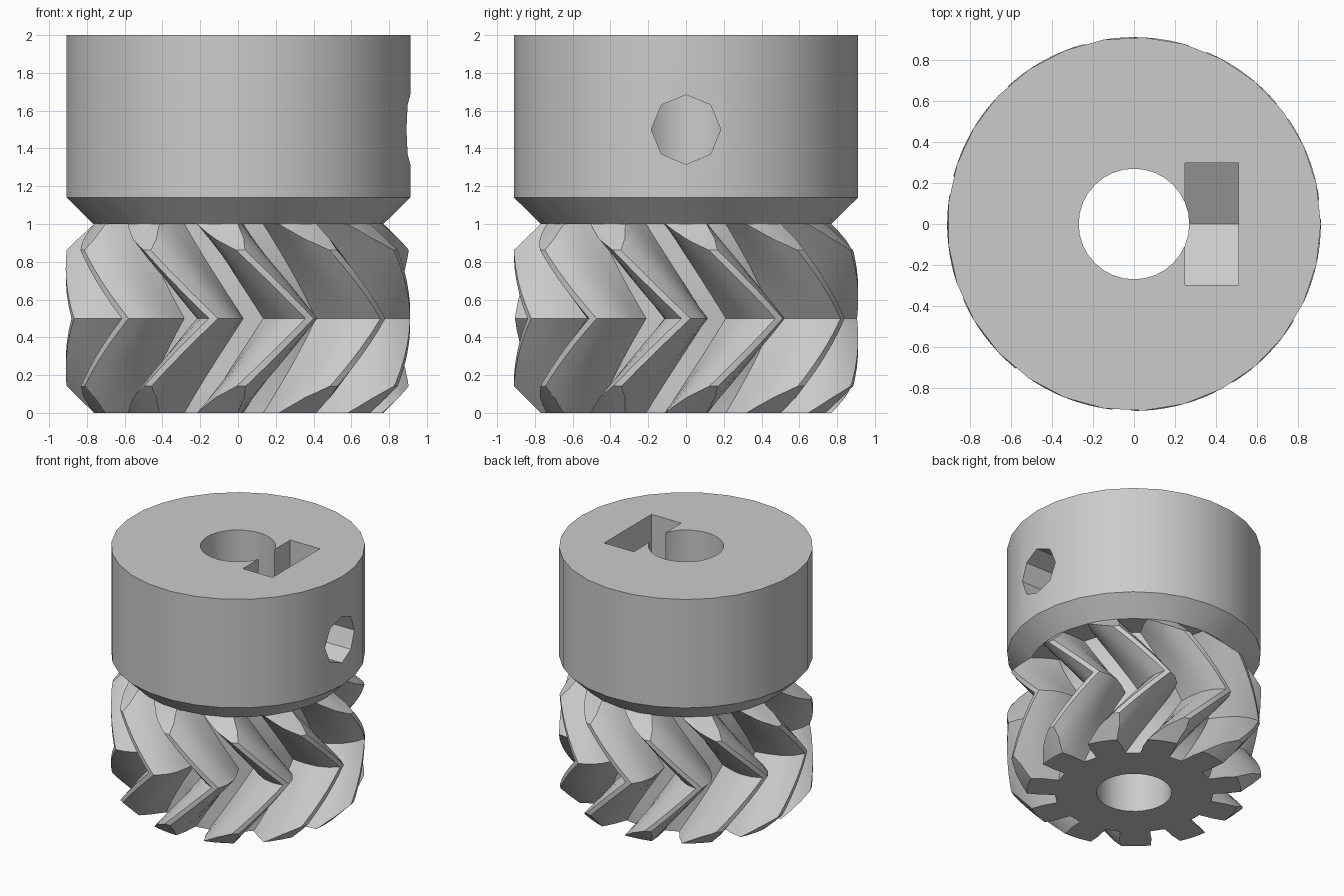
import bpy, bmesh, math

if "Cube" in bpy.data.objects:
    bpy.data.objects.remove(bpy.data.objects["Cube"])

grey = bpy.data.materials.new("plain_grey")
grey.diffuse_color = (0.6, 0.6, 0.6, 1)
grey.use_nodes = True
grey.node_tree.nodes["Principled BSDF"].inputs["Base Color"].default_value = grey.diffuse_color


def loft(name, rings):
    """Closed solid through equal-length rings of points, capped at both ends."""
    bm = bmesh.new()
    loops = [[bm.verts.new(p) for p in ring] for ring in rings]
    n = len(loops[0])
    for a, b in zip(loops, loops[1:]):
        for i in range(n):
            j = (i + 1) % n
            bm.faces.new((a[i], a[j], b[j], b[i]))
    bm.faces.new(loops[0][::-1])
    bm.faces.new(loops[-1])
    bmesh.ops.recalc_face_normals(bm, faces=bm.faces)
    me = bpy.data.meshes.new(name)
    bm.to_mesh(me)
    bm.free()
    me.materials.append(grey)
    ob = bpy.data.objects.new(name, me)
    bpy.context.collection.objects.link(ob)
    return ob


def circle(r, z, n):
    return [(r * math.cos(2 * math.pi * i / n), r * math.sin(2 * math.pi * i / n), z)
            for i in range(n)]


def lathe(name, profile, n):
    return loft(name, [circle(r, z, n) for r, z in profile])


def combine(target, tool, operation):
    """Apply a boolean and discard the tool object."""
    mod = target.modifiers.new("cut", 'BOOLEAN')
    mod.operation = operation
    mod.solver = 'EXACT'
    mod.object = tool
    bpy.context.view_layer.objects.active = target
    bpy.ops.object.modifier_apply(modifier=mod.name)
    bpy.data.objects.remove(tool)


# Herringbone gear: one tooth flank, mirrored, repeated and twisted
TEETH = 11
PITCH = 360 / TEETH
flank = [(-11, 0.57), (-9.8, 0.68), (-8.2, 0.77), (-5.2, 0.85), (-1.5, 0.912)]
tooth = flank + [(-a, r) for a, r in reversed(flank)]


def gear_ring(z):
    turn = -abs(z - 0.5) / 0.5 * PITCH
    pts = []
    for k in range(TEETH):
        for a, r in tooth:
            t = math.radians(a + k * PITCH + turn)
            pts.append((r * math.cos(t), r * math.sin(t), z))
    return pts


STEPS = 8
heights = [-0.03 + 0.53 * i / STEPS for i in range(STEPS)]
heights += [0.5 + 0.53 * i / STEPS for i in range(STEPS + 1)]
gear = loft("herringbone_gear_with_hub", [gear_ring(z) for z in heights])

# Bevelled tooth ends
envelope = lathe("envelope", [(0.77, 0), (0.93, 0.16), (0.93, 0.845),
                              (0.77, 1.0), (0.76, 1.02)], 58)
combine(gear, envelope, 'INTERSECT')

# Hub with conical underside
hub = lathe("hub", [(0.77, 1.0), (0.912, 1.14), (0.912, 2.0)], 29)
combine(gear, hub, 'UNION')

# Shaft bore
combine(gear, lathe("bore", [(0.27, -0.1), (0.27, 2.1)], 32), 'DIFFERENCE')

# Nut slot with pointed bottom, open at the top
slot = [(-0.297, 1.327), (0, 1.155), (0.297, 1.327), (0.297, 2.1), (-0.297, 2.1)]
combine(gear, loft("nut_slot", [[(x, y, z) for y, z in slot] for x in (0.25, 0.51)]),
        'DIFFERENCE')

# Set-screw hole from the side into the bore
screw = [[(x, 0.184 * math.sin(math.pi * i / 4), 1.5 + 0.184 * math.cos(math.pi * i / 4))
          for i in range(8)] for x in (0.1, 1.1)]
combine(gear, loft("screw_hole", screw), 'DIFFERENCE')

bpy.ops.object.select_all(action='DESELECT')
gear.select_set(True)
bpy.context.view_layer.objects.active = gear
bpy.ops.object.shade_smooth_by_angle(angle=math.radians(25))
